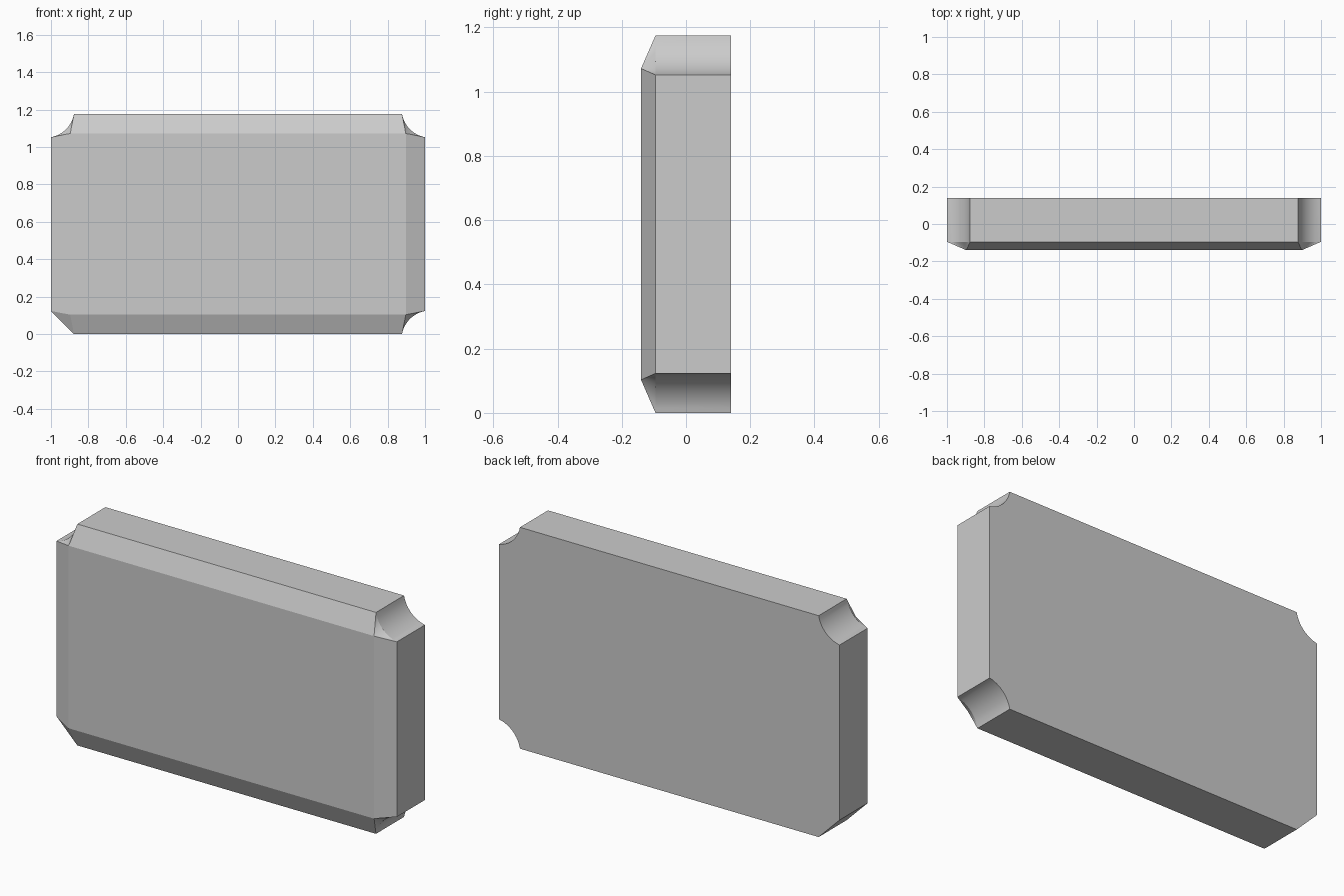
import bpy, bmesh, math
from mathutils import Vector

if "Cube" in bpy.data.objects:
    bpy.data.objects.remove(bpy.data.objects["Cube"])

W, H, C = 1.0, 1.175, 0.123      # half width, height, corner notch size
BACK, RIM, FRONT = 0.14, -0.095, -0.14
INSET = 0.103                    # front bevel width
SAG, N = 0.027, 12               # notch depth past the chord, segments


def corner(a, b, sag):
    """Points from a to b bowing towards the panel centre."""
    a, b = Vector(a), Vector(b)
    if sag == 0:
        return [a, b]
    mid, half = (a + b) / 2, (b - a).length / 2
    r = (half * half + sag * sag) / (2 * sag)
    inward = (Vector((0, H / 2)) - mid)
    inward = Vector((math.copysign(1, inward.x), math.copysign(1, inward.y))).normalized()
    centre = mid - inward * (r - sag)
    along = (b - a).normalized()
    t = math.asin(half / r)
    pts = []
    for i in range(N + 1):
        k = -t + 2 * t * i / N
        pts.append(centre + inward * r * math.cos(k) + along * r * math.sin(k))
    return pts


# Corner runs, counter-clockwise seen from the front; bottom-left is a flat cut
corners = [
    corner((-W, C), (-W + C, 0), 0),
    corner((W - C, 0), (W, C), SAG),
    corner((W, H - C), (W - C, H), SAG),
    corner((-W + C, H), (-W, H - C), SAG),
]
f = W - INSET
front_xz = [(-f, INSET), (f, INSET), (f, H - INSET), (-f, H - INSET)]

bm = bmesh.new()
rim = [[bm.verts.new((p.x, RIM, p.y)) for p in c] for c in corners]
back = [[bm.verts.new((p.x, BACK, p.y)) for p in c] for c in corners]
front = [bm.verts.new((x, FRONT, z)) for x, z in front_xz]

# Front panel, bevels and corner fans
bm.faces.new(front)
for i in range(4):
    j = (i + 1) % 4
    bm.faces.new((rim[i][-1], rim[j][0], front[j], front[i]))
    for a, b in zip(rim[i], rim[i][1:]):
        bm.faces.new((a, b, front[i]))

# Side walls and back
rl, bl = sum(rim, []), sum(back, [])
for i in range(len(rl)):
    j = (i + 1) % len(rl)
    bm.faces.new((rl[i], bl[i], bl[j], rl[j]))
bm.faces.new(bl[::-1])
bmesh.ops.recalc_face_normals(bm, faces=bm.faces)

mesh = bpy.data.meshes.new("plaque")
bm.to_mesh(mesh)
bm.free()
plaque = bpy.data.objects.new("plaque", mesh)
bpy.context.collection.objects.link(plaque)
bpy.context.view_layer.objects.active = plaque
plaque.select_set(True)
bpy.ops.object.shade_smooth_by_angle(angle=math.radians(15))
